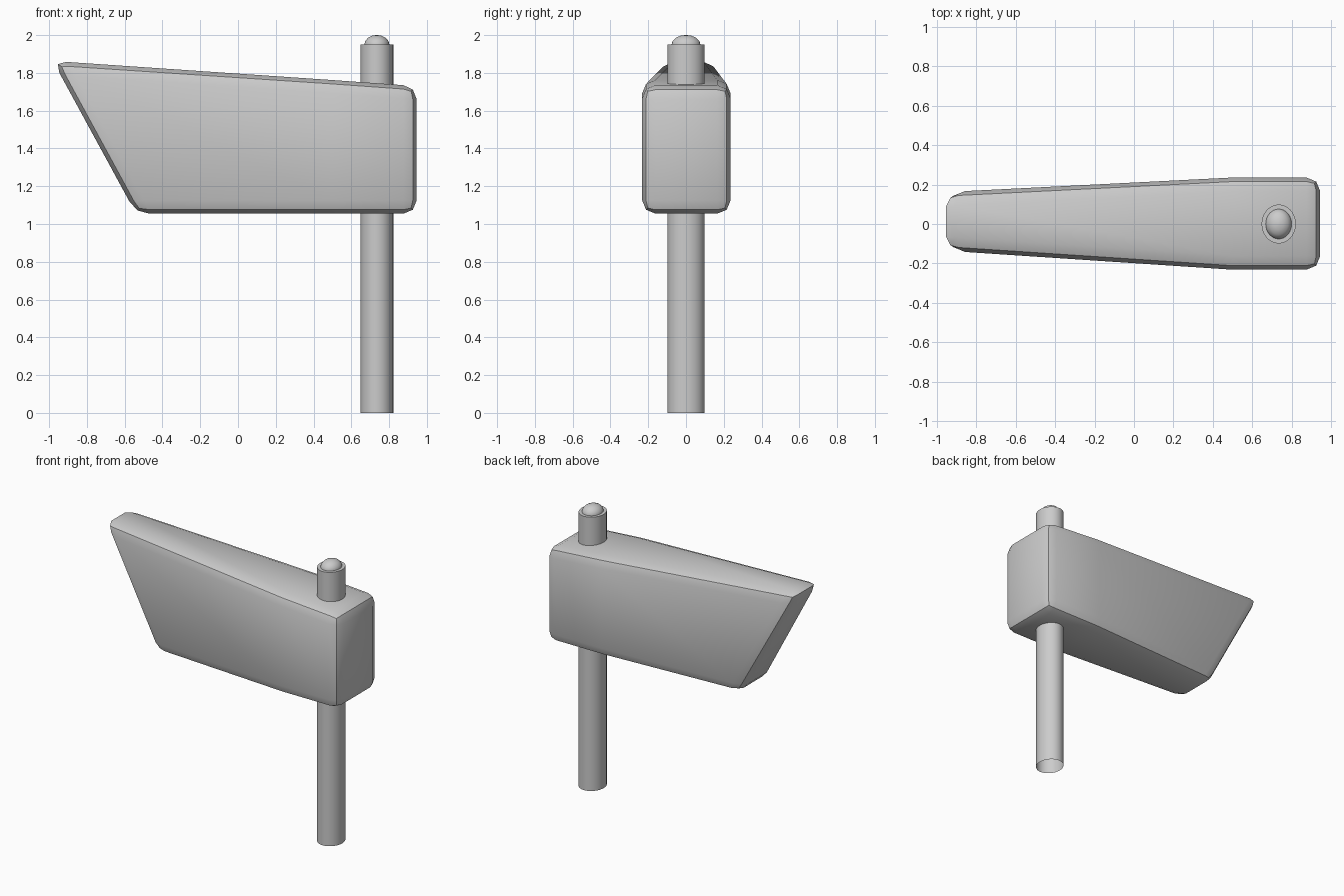
import bpy, bmesh, math

if "Cube" in bpy.data.objects:
    bpy.data.objects.remove(bpy.data.objects["Cube"])


def make_object(name, bm, angle=30):
    mesh = bpy.data.meshes.new(name)
    bmesh.ops.recalc_face_normals(bm, faces=bm.faces)
    bm.to_mesh(mesh)
    bm.free()
    obj = bpy.data.objects.new(name, mesh)
    bpy.context.collection.objects.link(obj)
    bpy.ops.object.select_all(action='DESELECT')
    obj.select_set(True)
    bpy.context.view_layer.objects.active = obj
    bpy.ops.object.shade_smooth_by_angle(angle=math.radians(angle))
    return obj


def lathe(name, profile, cx, sx, sy, sides=32):
    """Elliptical lathe from (radius, z) rings, open at the bottom, capped on top."""
    bm = bmesh.new()
    rings = []
    for r, z in profile:
        rings.append([bm.verts.new((cx + sx * r * math.cos(2 * math.pi * i / sides),
                                    sy * r * math.sin(2 * math.pi * i / sides), z))
                      for i in range(sides)])
    for a, b in zip(rings, rings[1:]):
        for i in range(sides):
            j = (i + 1) % sides
            bm.faces.new((a[i], a[j], b[j], b[i]))
    bm.faces.new(rings[-1])
    return make_object(name, bm)


# Head: tapered block with a slanted tip, rounded on its outer edges
def y_range(x):
    t = min(1, max(0, (x + 0.98) / 1.48))
    return -0.134 - 0.098 * t, 0.161 + 0.075 * t


sections = [(-0.54, -0.98, 1.863), (0.5, 0.5, 1.762), (0.946, 0.946, 1.730)]
bm = bmesh.new()
loops = []
for xb, xt, zt in sections:
    (b0, b1), (t0, t1) = y_range(xb), y_range(xt)
    loops.append([bm.verts.new(p) for p in
                  ((xb, b0, 1.055), (xb, b1, 1.055), (xt, t1, zt), (xt, t0, zt))])
for a, b in zip(loops, loops[1:]):
    for i in range(4):
        j = (i + 1) % 4
        bm.faces.new((a[i], a[j], b[j], b[i]))
bm.faces.new(loops[0])
bm.faces.new(loops[-1])
bmesh.ops.recalc_face_normals(bm, faces=bm.faces)
outer = [e for e in bm.edges if e.calc_face_angle() > math.radians(30)]
bmesh.ops.bevel(bm, geom=outer, offset=0.07, offset_type='OFFSET', segments=2,
                profile=0.5, affect='EDGES', clamp_overlap=True)
make_object("head", bm)

# Post running through the head
lathe("post", [(1, 0), (1, 1.95)], 0.735, 0.087, 0.099)

# Small dome on top of the post
lathe("dome", [(1, 1.94), (1, 1.952), (0.93, 1.969), (0.7, 1.986), (0.38, 1.997), (0.05, 2.0)],
      0.735, 0.066, 0.076)
